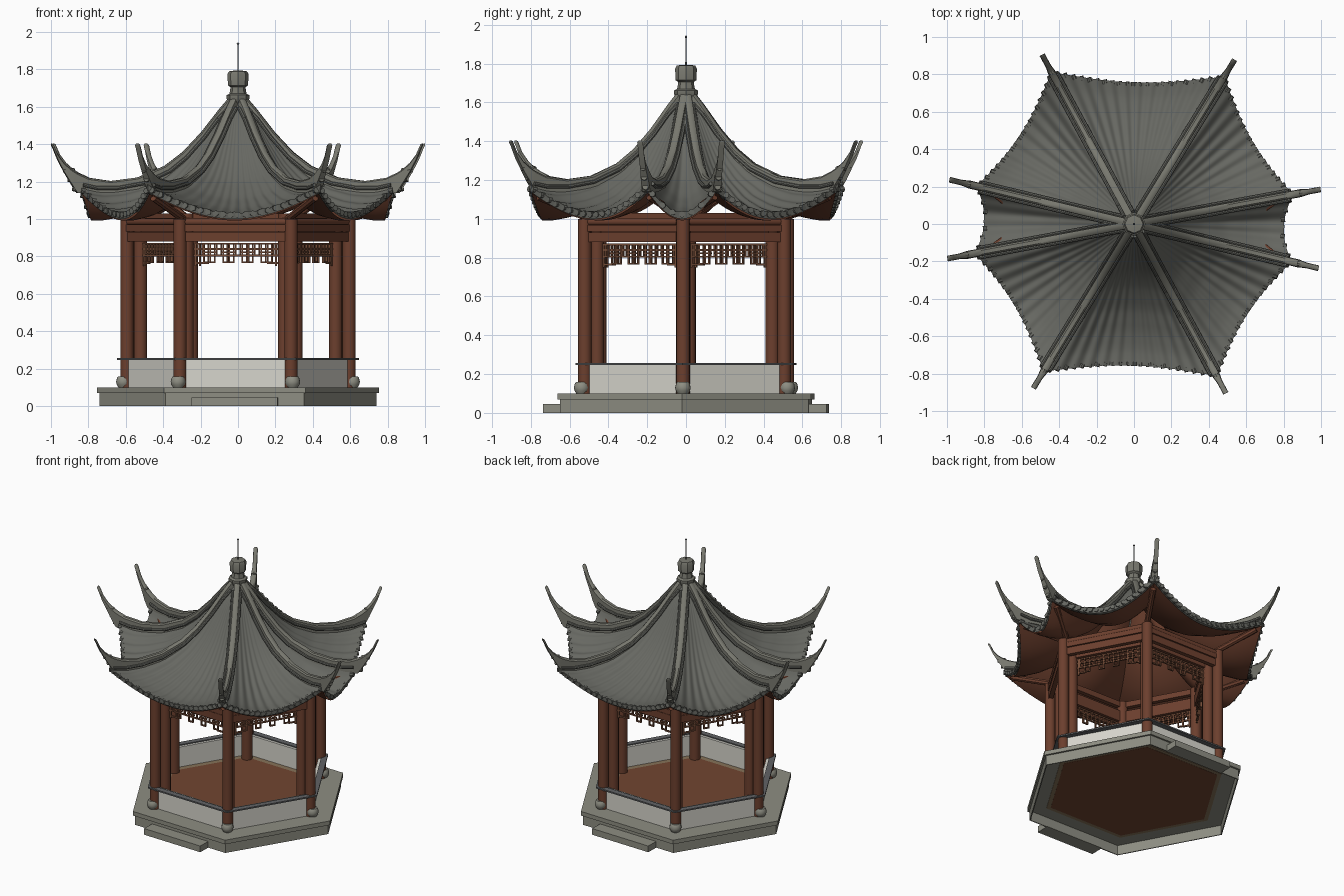
import bpy, bmesh, math
from mathutils import Matrix, Vector

if "Cube" in bpy.data.objects:
    bpy.data.objects.remove(bpy.data.objects["Cube"])

def material(name, col):
    m = bpy.data.materials.new(name)
    m.diffuse_color = (*col, 1)
    m.use_nodes = True
    m.node_tree.nodes["Principled BSDF"].inputs["Base Color"].default_value = m.diffuse_color
    return m

TILE = material("roof tile grey", (0.135, 0.138, 0.122))
RIDGE = material("ridge grey", (0.19, 0.19, 0.16))
STONE = material("stone grey", (0.27, 0.27, 0.225))
WHITE = material("pale wall", (0.68, 0.67, 0.61))
CAP = material("dark cap", (0.12, 0.125, 0.13))
WOOD = material("red brown wood", (0.15, 0.05, 0.027))
FRET = material("fret brown", (0.18, 0.075, 0.04))
FLOOR = material("floor brown", (0.165, 0.06, 0.03))
TAN = material("tan floor border", (0.24, 0.17, 0.10))

def polar(r, a, z):
    return Vector((r * math.cos(a), r * math.sin(a), z))

def interp(table, x):
    for (x0, y0), (x1, y1) in zip(table, table[1:]):
        if x <= x1:
            return y0 + (y1 - y0) * (x - x0) / (x1 - x0)
    return table[-1][1]

class Part:
    """Collects simple solids into one object."""
    def __init__(self):
        self.bm = bmesh.new()

    def box(self, mat, c, s):
        bmesh.ops.create_cube(self.bm, size=1, matrix=mat @ Matrix.Translation(c) @ Matrix.Diagonal((*s, 1)))

    def rod(self, p, q, r, n=12, r2=None):
        d = q - p
        m = Matrix.Translation((p + q) / 2) @ d.to_track_quat('Z', 'Y').to_matrix().to_4x4()
        bmesh.ops.create_cone(self.bm, cap_ends=True, segments=n, radius1=r, radius2=r if r2 is None else r2, depth=d.length, matrix=m)

    def lathe(self, c, prof, n=16):
        rings = [[self.bm.verts.new(c + polar(r, math.tau * i / n, z)) for i in range(n)] for r, z in prof]
        for a, b in zip(rings, rings[1:]):
            for i in range(n):
                j = (i + 1) % n
                self.bm.faces.new((a[i], a[j], b[j], b[i]))
        self.bm.faces.new(rings[0][::-1])
        self.bm.faces.new(rings[-1])

    def grid(self, rows):
        vs = [[self.bm.verts.new(p) for p in row] for row in rows]
        for a, b in zip(vs, vs[1:]):
            for i in range(len(a) - 1):
                self.bm.faces.new((a[i], b[i], b[i + 1], a[i + 1]))

    def done(self, name, mat, smooth=True):
        bmesh.ops.recalc_face_normals(self.bm, faces=self.bm.faces)
        me = bpy.data.meshes.new(name)
        self.bm.to_mesh(me)
        self.bm.free()
        me.materials.append(mat)
        ob = bpy.data.objects.new(name, me)
        bpy.context.collection.objects.link(ob)
        if smooth:
            bpy.context.view_layer.objects.active = ob
            ob.select_set(True)
            bpy.ops.object.shade_smooth_by_angle(angle=math.radians(40))
            ob.select_set(False)

TURN = math.radians(-1.5)
HEX = [TURN + math.radians(60 * k) for k in range(6)]

def hexagon(name, ro, z0, z1, mat, ri=None):
    p = Part()
    loop = [(ro, z0), (ro, z1)] + ([(ri, z1), (ri, z0), (ro, z0)] if ri else [])
    rings = [[p.bm.verts.new(polar(r, a, z)) for a in HEX] for r, z in loop]
    for a, b in zip(rings, rings[1:]):
        for i in range(6):
            j = (i + 1) % 6
            p.bm.faces.new((a[i], a[j], b[j], b[i]))
    if not ri:
        p.bm.faces.new(rings[0][::-1])
        p.bm.faces.new(rings[1])
    bmesh.ops.remove_doubles(p.bm, verts=p.bm.verts, dist=1e-5)
    p.done(name, mat, smooth=False)

def side_frame(k, radius):
    # local x runs along the side, y points outward
    a = HEX[k] + math.radians(30)
    return Matrix.Translation(polar(radius * math.cos(math.pi / 6), a, 0)) @ Matrix.Rotation(a - math.pi / 2, 4, 'Z')

# Platform (hollow below), steps, floor
hexagon("lower_platform", 0.74, 0.0, 0.07, STONE, 0.732)
hexagon("upper_platform", 0.755, 0.07, 0.10, STONE)
hexagon("floor", 0.535, 0.10, 0.106, FLOOR)
hexagon("floor_border", 0.58, 0.10, 0.105, TAN, 0.535)
hexagon("underside_floor", 0.59, 0.065, 0.07, FLOOR)
hexagon("underside_border", 0.62, 0.066, 0.07, TAN, 0.59)
steps = Part()
for s in (-1, 1):
    steps.box(Matrix.Rotation(TURN, 4, 'Z'), (0, s * 0.68, 0.0225), (0.46, 0.10, 0.045))
steps.done("steps", STONE, smooth=False)

# Low wall with narrow cap
hexagon("low_wall", 0.605, 0.10, 0.25, WHITE, 0.58)
hexagon("wall_cap", 0.648, 0.247, 0.257, CAP, 0.602)

# Columns and stone drums
cols, drums = Part(), Part()
for a in HEX:
    cols.rod(polar(0.594, a, 0.10), polar(0.594, a, 1.0), 0.035, 16)
    cols.rod(polar(0.522, a, 0.10), polar(0.522, a, 1.03), 0.036, 16)
    drums.lathe(polar(0.612, a, 0), [(0.028, 0.10), (0.037, 0.115), (0.04, 0.13), (0.036, 0.148), (0.03, 0.158)])
cols.done("columns", WOOD)
drums.done("column_drums", STONE)

# Beams, purlins and hanging fretwork
beams, fret = Part(), Part()
for k in range(6):
    f = side_frame(k, 0.594)
    beams.box(f, (0, 0, 0.905), (0.57, 0.03, 0.05))
    beams.box(f, (0, 0, 0.952), (0.57, 0.04, 0.035))
    beams.rod(f @ Vector((-0.32, 0, 0.985)), f @ Vector((0.32, 0, 0.985)), 0.02)
    g = side_frame(k, 0.522)
    beams.box(g, (0, 0, 0.92), (0.5, 0.03, 0.08))
    beams.box(g, (0, 0, 1.01), (0.5, 0.03, 0.04))
    for z in (0.868, 0.84, 0.805):
        fret.box(g, (0, 0, z), (0.45, 0.012, 0.009))
    for i in range(-6, 7):
        low = 0.765 if i % 3 else 0.80
        fret.box(g, (i * 0.034, 0, (0.87 + low) / 2), (0.008, 0.012, 0.87 - low))
    for i in range(-2, 2):
        fret.box(g, (i * 0.102 + 0.051, 0, 0.769), (0.042, 0.012, 0.008))
        fret.box(g, (i * 0.102 + 0.051, 0, 0.822), (0.06, 0.012, 0.008))
    for s in (-1, 1):
        fret.box(g, (s * 0.216, 0, 0.81), (0.01, 0.012, 0.12))
        fret.box(g, (s * 0.192, 0, 0.765), (0.05, 0.012, 0.009))
beams.done("beams", WOOD)
fret.done("hanging_fretwork", FRET, smooth=False)

# Roof: eight ridges, the side corners being doubled
ROOF = [(TURN + math.radians(d), rc) for d, rc in
        ((12, 0.865), (60, 0.925), (120, 0.925), (168, 0.865), (192, 0.865), (240, 0.925), (300, 0.925), (348, 0.865))]
SLOPE = [(0, 1.645), (0.12, 1.53), (0.2, 1.43), (0.3, 1.325), (0.4, 1.25), (0.55, 1.185),
         (0.7, 1.16), (0.82, 1.16), (0.92, 1.18)]

def roof_point(k, s, v, ribs=0, drop=0):
    (a, ra), (b, rb) = ROOF[k], ROOF[(k + 1) % 8]
    z = interp(SLOPE, v * 0.92)
    p = polar(0.02 + v * (ra - 0.02), a, z).lerp(polar(0.02 + v * (rb - 0.02), b, z), s)
    bulge = 4 * s * (1 - s)
    out = Vector((p.x, p.y, 0)).normalized()
    p -= out * 0.045 * bulge * v
    p.z -= 0.145 * bulge * v ** 1.2 + drop
    if ribs:
        p.z += 0.0045 * math.cos(math.tau * ribs * s) * min(1, 1.5 * v)
    return p

tiles, edge, ends, soffit = Part(), Part(), Part(), Part()
for k in range(8):
    n = (18, 22, 18, 7)[k % 4]      # eave tiles on this slope
    ribs = (9, 12, 9, 4)[k % 4]     # soft ribs on this slope
    m = ribs * 8
    tiles.grid([[roof_point(k, i / m, j / 24, ribs) for i in range(m + 1)] for j in range(25)])
    edge.grid([[roof_point(k, i / m, 1, ribs, 0) for i in range(m + 1)],
               [roof_point(k, i / m, 0.99, 0, 0.035) for i in range(m + 1)]])
    soffit.grid([[roof_point(k, i / 16, 0.1 + 0.88 * j / 12, 0, 0.042) for i in range(17)] for j in range(13)])
    for i in range(n):
        s = (i + 0.5) / n
        down = Vector((0, 0, 0.012))
        ends.rod(roof_point(k, s, 0.975) - down, roof_point(k, s, 1.003) - down, 0.016, 8)
tiles.done("tiled_roof", TILE)
edge.done("eave_edge", TILE)
ends.done("eave_tile_ends", TILE)
soffit.done("roof_soffit", WOOD)

# Ridges with upswept tips: (radius, top, bottom)
RIDGE_PROFILE = [(0.03, 1.67, 1.6), (0.1, 1.59, 1.53), (0.2, 1.465, 1.40), (0.3, 1.36, 1.30), (0.4, 1.285, 1.22),
                 (0.55, 1.222, 1.16), (0.7, 1.203, 1.14), (0.82, 1.22, 1.135), (0.88, 1.247, 1.14),
                 (0.91, 1.265, 1.185), (0.95, 1.30, 1.25), (0.985, 1.345, 1.315), (1.01, 1.40, 1.375), (1.02, 1.405, 1.395)]
ridges, rolls, rafters = Part(), Part(), Part()
for a, rc in ROOF:
    tip = 1.03 if rc > 0.9 else 1.015
    side = polar(1, a + math.pi / 2, 0)
    rows = []
    for r, t, b in RIDGE_PROFILE:
        w = 0.017 if r < 0.93 else 0.012
        c = polar(r * tip / 1.02, a, 0)
        rows.append([c + side * x * w + Vector((0, 0, z)) for x, z in
                     ((-1.25, b), (-1.1, t - 0.008), (-0.6, t), (0.6, t), (1.1, t - 0.008), (1.25, b), (-1.25, b))])
    ridges.grid(rows)
    for row in (rows[0], rows[-1]):
        ridges.bm.faces.new([ridges.bm.verts.new(p) for p in row[:-1]])
    # side rolls lying along each ridge
    for s in (-1, 1):
        pts = [polar(r * rc / 0.92, a, interp(SLOPE, r) + 0.006) + side * s * 0.026
               for r in (0.06, 0.12, 0.2, 0.3, 0.4, 0.55, 0.7, 0.82, 0.9)]
        for p, q in zip(pts, pts[1:]):
            rolls.rod(p, q, 0.01, 8)
    # stepped corner tiles below the tip
    for i in range(3):
        r = (0.885 + 0.025 * i) * tip / 1.02
        ridges.rod(polar(r - 0.03, a, 1.155 + 0.05 * i), polar(r + 0.018, a, 1.165 + 0.05 * i), 0.016, 8)
    col = min(HEX, key=lambda h: -math.cos(h - a))
    rafters.rod(polar(0.56, col, 1.0), polar(rc - 0.06, a, 1.115), 0.02, 8)
bmesh.ops.remove_doubles(ridges.bm, verts=ridges.bm.verts, dist=1e-5)
ridges.done("roof_ridges", RIDGE)
rolls.done("ridge_rolls", TILE)
rafters.done("hip_rafters", WOOD)

# Finial and spire
fin = Part()
fin.lathe(Vector(), [(0.05, 1.62), (0.062, 1.645), (0.062, 1.662), (0.046, 1.67), (0.042, 1.69), (0.04, 1.705),
                     (0.054, 1.715), (0.056, 1.775), (0.048, 1.79), (0.02, 1.794)], 8)
fin.done("finial", RIDGE)
spire = Part()
spire.rod(Vector((0, 0, 1.79)), Vector((0, 0, 1.935)), 0.004, 8, 0.003)
spire.lathe(Vector(), [(0.002, 1.93), (0.007, 1.937), (0.002, 1.944)], 8)
spire.done("spire", CAP)
